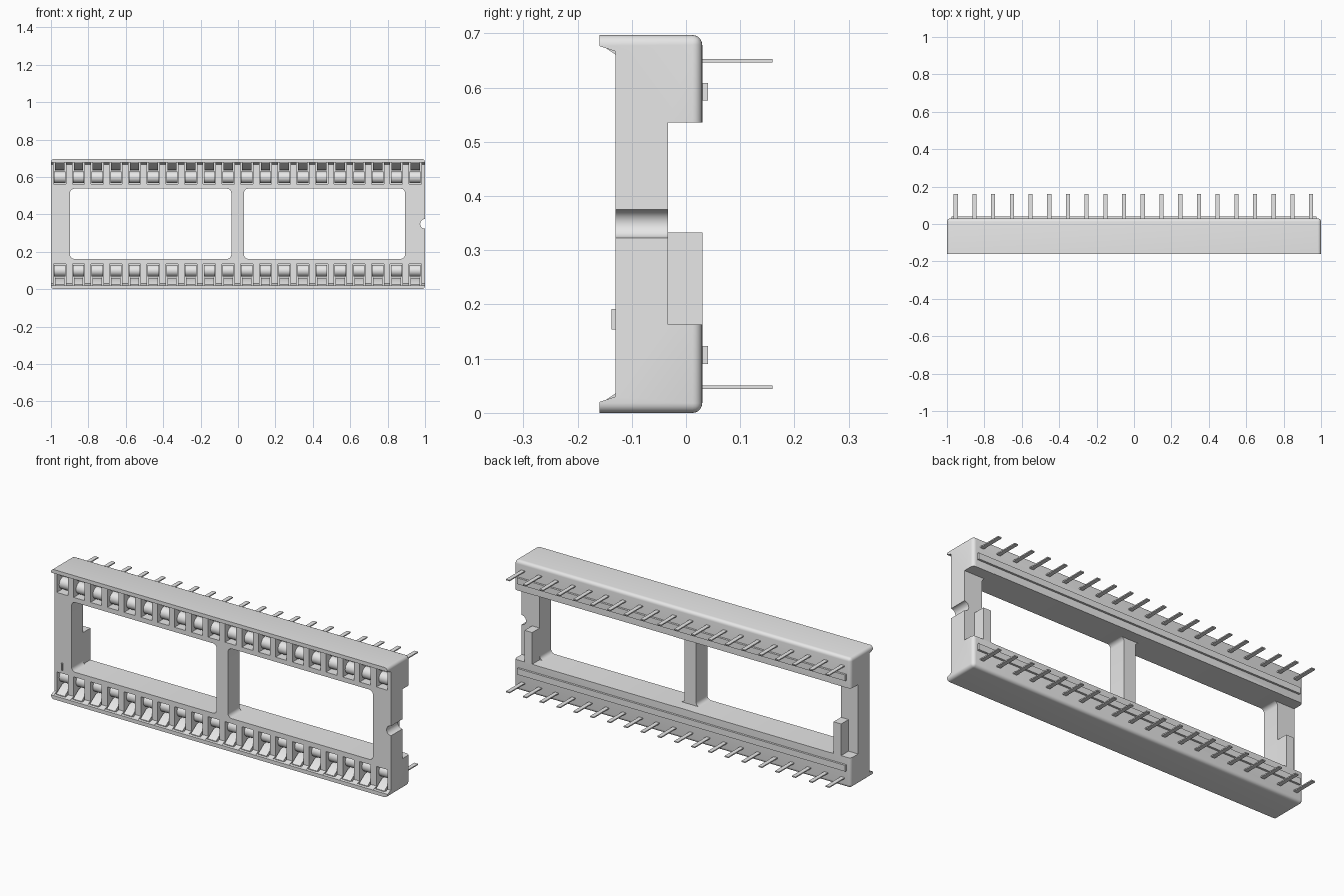
import bpy, bmesh, math
from mathutils import Vector

cube = bpy.data.objects.get("Cube")
if cube:
    bpy.data.objects.remove(cube, do_unlink=True)

H = 0.697          # overall height
PITCH = 0.1        # contact spacing
COUNT = 20
SHIFT = -0.003

grey = bpy.data.materials.new("light grey")
grey.diffuse_color = (0.8, 0.8, 0.8, 1)
grey.use_nodes = True
grey.node_tree.nodes["Principled BSDF"].inputs["Base Color"].default_value = (0.8, 0.8, 0.8, 1)


def prism(bm, pts, axis, a, b):
    """Extrude a closed 2D profile: (y, z) along x, or (x, z) along y."""
    def at(p, d):
        return (d, p[0], p[1]) if axis == "x" else (p[0], d, p[1])
    low = [bm.verts.new(at(p, a)) for p in pts]
    high = [bm.verts.new(at(p, b)) for p in pts]
    n = len(pts)
    faces = [bm.faces.new(low), bm.faces.new(high)]
    for i in range(n):
        j = (i + 1) % n
        faces.append(bm.faces.new((low[i], low[j], high[j], high[i])))
    bmesh.ops.recalc_face_normals(bm, faces=faces)


def box(bm, x0, x1, y0, y1, z0, z1):
    prism(bm, [(y0, z0), (y1, z0), (y1, z1), (y0, z1)], "x", x0, x1)


def rounded_rect(x0, x1, z0, z1, r, steps=5):
    pts = []
    corners = [(x1 - r, z1 - r), (x0 + r, z1 - r), (x0 + r, z0 + r), (x1 - r, z0 + r)]
    for k, (cx, cz) in enumerate(corners):
        for s in range(steps + 1):
            t = math.pi / 2 * (k + s / steps)
            pts.append((cx + r * math.cos(t), cz + r * math.sin(t)))
    return pts


def make(name, bm):
    me = bpy.data.meshes.new(name)
    bm.to_mesh(me)
    bm.free()
    me.materials.append(grey)
    ob = bpy.data.objects.new(name, me)
    bpy.context.collection.objects.link(ob)
    return ob


def activate(ob):
    bpy.ops.object.select_all(action="DESELECT")
    ob.select_set(True)
    bpy.context.view_layer.objects.active = ob


def smooth(ob):
    activate(ob)
    bpy.ops.object.shade_smooth_by_angle(angle=math.radians(35))


def cut(ob, bm):
    cutter = make("cutter", bm)
    cutter.hide_render = True
    activate(ob)
    mod = ob.modifiers.new("cut", "BOOLEAN")
    mod.operation = "DIFFERENCE"
    mod.solver = "EXACT"
    mod.object = cutter
    bpy.ops.object.modifier_apply(modifier=mod.name)
    bpy.data.objects.remove(cutter, do_unlink=True)


def flip(pts, upper):
    """Mirror a (y, z) profile from the lower rail to the upper one."""
    return [(y, H - z) for y, z in pts] if upper else pts


centres = [SHIFT + (i - (COUNT - 1) / 2) * PITCH for i in range(COUNT)]

# Frame blank: rounded back rim and rounded corners
bm = bmesh.new()
box(bm, -1, 1, -0.16, 0.03, 0, H)
rim = []
for e in bm.edges:
    a, b = e.verts[0].co, e.verts[1].co
    if min(a.y, b.y) > 0 or abs(a.y - b.y) > 0.1:
        rim.append(e)
bmesh.ops.bevel(bm, geom=rim, offset=0.018, segments=5, profile=0.5, affect="EDGES")
frame = make("frame", bm)

# Front recess leaving a sloped lip along the top and bottom
bm = bmesh.new()
prism(bm, [(-0.18, 0.0133), (-0.13, 0.03), (-0.13, H - 0.03), (-0.18, H - 0.0133)], "x", -1.1, 1.1)
cut(frame, bm)

# Back recess between the rails
bm = bmesh.new()
box(bm, -1.1, 1.1, -0.033, 0.1, 0.163, H - 0.161)
cut(frame, bm)

# Two windows
bm = bmesh.new()
for x0, x1 in ((-0.898, -0.036), (0.032, 0.893)):
    prism(bm, rounded_rect(x0, x1, 0.162, H - 0.16, 0.022), "y", -0.3, 0.2)
cut(frame, bm)

# Round orientation notch in one end
bm = bmesh.new()
prism(bm, [(1.0 + 0.026 * math.cos(2 * math.pi * i / 24), 0.349 + 0.026 * math.sin(2 * math.pi * i / 24))
           for i in range(24)], "y", -0.3, 0.2)
cut(frame, bm)

# Contact pockets, with a narrower lead-in through the lip
bm = bmesh.new()
pocket = [(-0.2, 0.021), (-0.02, 0.021), (-0.02, 0.135), (-0.2, 0.135)]
for upper in (False, True):
    for x in centres:
        prism(bm, flip(pocket, upper), "x", x - 0.033, x + 0.033)
cut(frame, bm)
smooth(frame)

# Contacts: lead-in ramp, rounded spring leaf and pin
ramp = [(-0.146, 0.021), (-0.146, 0.025), (-0.095, 0.06), (-0.02, 0.062), (-0.02, 0.021)]
leaf = [(-0.02, 0.130)]
leaf += [(-0.083 - 0.031 * math.sin(math.pi * i / 10), 0.099 + 0.031 * math.cos(math.pi * i / 10))
         for i in range(11)]
leaf += [(-0.02, 0.068)]
pin = [(-0.025, 0.0445), (0.16, 0.0445), (0.16, 0.0505), (-0.025, 0.0505)]
bm = bmesh.new()
for upper in (False, True):
    for x in centres:
        prism(bm, flip(ramp, upper), "x", x - 0.025, x + 0.025)
        prism(bm, flip(leaf, upper), "x", x - 0.030, x + 0.030)
        prism(bm, flip(pin, upper), "x", x - 0.011, x + 0.011)
smooth(make("contacts", bm))

# Standoff ribs along the back of both rails
for name, z0, z1 in (("lower_rib", 0.090, 0.123), ("upper_rib", H - 0.121, H - 0.088)):
    bm = bmesh.new()
    box(bm, -0.975, 0.975, 0.02, 0.041, z0, z1)
    make(name, bm)

# Stop blocks on the inner edge of each end bar
for name, x0, x1 in (("right_stop_block", -0.943, -0.898), ("left_stop_block", 0.893, 0.938)):
    bm = bmesh.new()
    box(bm, x0, x1, -0.04, 0.03, 0.155, 0.333)
    make(name, bm)

# Small raised marker beside the first contact
bm = bmesh.new()
box(bm, -0.957, -0.949, -0.137, -0.125, 0.154, 0.192)
make("first_contact_marker", bm)
